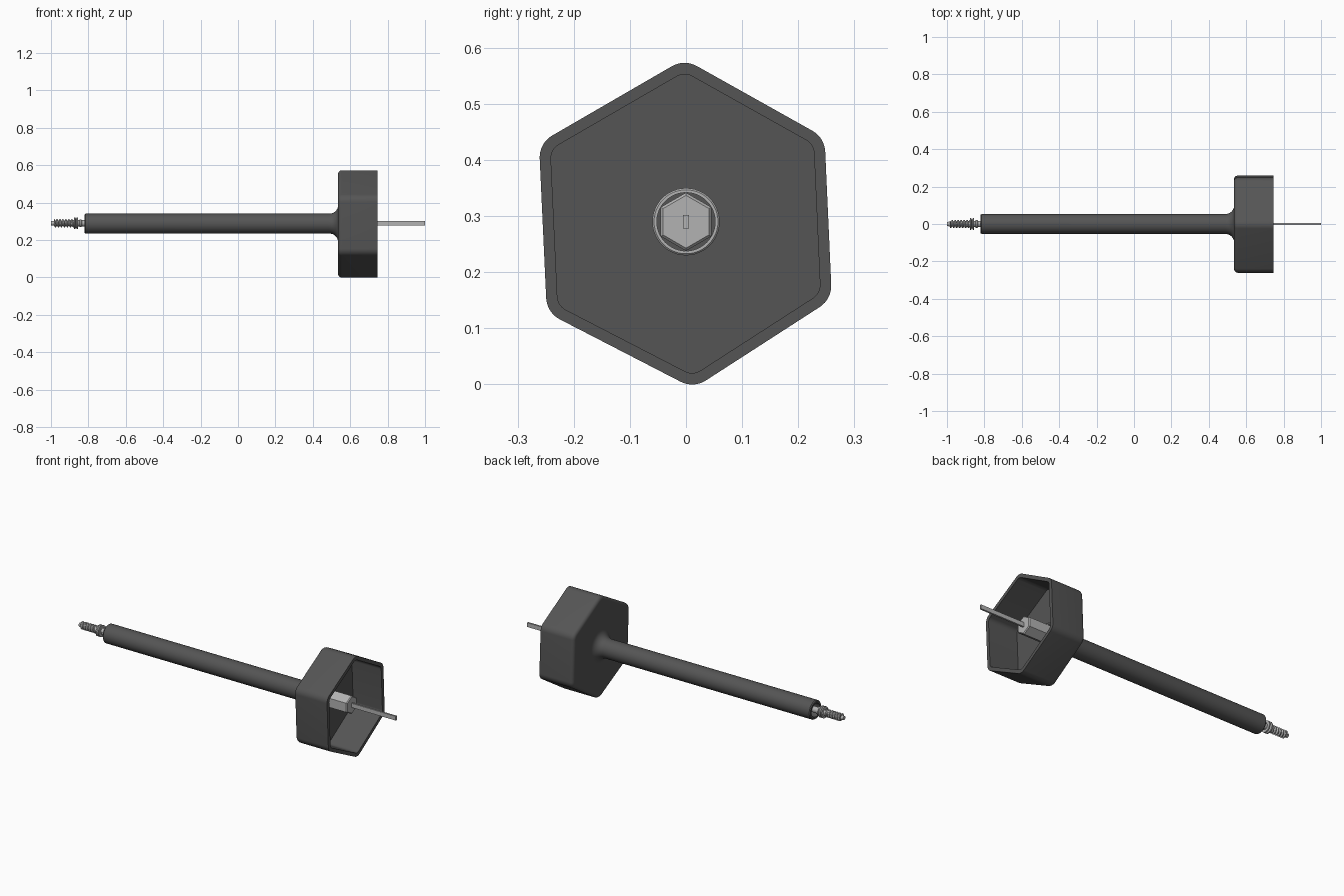
import bpy, bmesh
from math import sin, cos, pi, tau
from mathutils import Vector

if "Cube" in bpy.data.objects:
    bpy.data.objects.remove(bpy.data.objects["Cube"])

AXIS_Z = 0.29


def material(name, v):
    m = bpy.data.materials.new(name)
    m.diffuse_color = (v, v, v, 1)
    m.use_nodes = True
    m.node_tree.nodes["Principled BSDF"].inputs["Base Color"].default_value = m.diffuse_color
    return m


RUBBER = material("dark_rubber", 0.09)
METAL = material("metal", 0.45)


def finish(name, loops, mat, caps=True):
    """Bridge successive closed loops of points into one smooth-shaded object."""
    bm = bmesh.new()
    rings = [[bm.verts.new(p) for p in loop] for loop in loops]
    for a, b in zip(rings, rings[1:]):
        n = len(a)
        for i in range(n):
            j = (i + 1) % n
            bm.faces.new((a[i], a[j], b[j], b[i]))
    if caps:
        bm.faces.new(rings[0][::-1])
        bm.faces.new(rings[-1])
    bmesh.ops.recalc_face_normals(bm, faces=bm.faces)
    mesh = bpy.data.meshes.new(name)
    bm.to_mesh(mesh)
    bm.free()
    ob = bpy.data.objects.new(name, mesh)
    bpy.context.collection.objects.link(ob)
    mesh.materials.append(mat)
    bpy.ops.object.select_all(action='DESELECT')
    ob.select_set(True)
    bpy.context.view_layer.objects.active = ob
    bpy.ops.object.shade_smooth_by_angle(angle=pi / 6)
    return ob


def ring(x, r, n, cz=AXIS_Z):
    return [(x, r * sin(tau * i / n), cz + r * cos(tau * i / n)) for i in range(n)]


def lathe(name, profile, mat, n=48, cz=AXIS_Z, caps=True):
    return finish(name, [ring(x, r, n, cz) for x, r in profile], mat, caps)


# Cup cross-section: slightly irregular hexagon (y, z), inset and filleted
HEX = [Vector(p) for p in ((-0.003, 0.580), (0.247, 0.440), (0.260, 0.152),
                           (0.0135, -0.007), (-0.248, 0.128), (-0.262, 0.430))]


def hex_loop(x, inset, radius, steps=8):
    pts = []
    for i, p in enumerate(HEX):
        u = (HEX[i - 1] - p).normalized()
        v = (HEX[(i + 1) % 6] - p).normalized()
        bis = (u + v).normalized()
        half = u.angle(v) / 2
        corner = p + bis * inset / sin(half)
        centre = corner + bis * radius / sin(half)
        side = Vector((-bis.y, bis.x))
        if side.dot(v) > 0:
            side = -side
        sweep = pi / 2 - half
        for k in range(steps + 1):
            a = sweep * (1 - 2 * k / steps)
            q = centre + radius * (side * sin(a) - bis * cos(a))
            pts.append((x, q.x, q.y))
    return pts


# Hexagonal cup: rounded back edge, thin wall, open towards +x
edge = 0.02
back = [(0.535 + edge * (1 - cos(t * pi / 10)), edge * (1 - sin(t * pi / 10)))
        for t in range(6)]
loops = [hex_loop(x, d, 0.045 - d) for x, d in back]
loops += [hex_loop(0.745, 0, 0.045), hex_loop(0.745, 0.02, 0.028),
          hex_loop(0.56, 0.02, 0.028)]
finish("hex_cup", loops, RUBBER)

# Long handle: recessed end, flared where it meets the cup
R = 0.053
flare = [(0.488 + 0.047 * sin(t * pi / 16), R + 0.045 * (1 - cos(t * pi / 16)))
         for t in range(9)]
lathe("handle", [(-0.75, 0.038), (-0.82, 0.038), (-0.82, 0.049), (-0.815, R)]
      + flare + [(0.545, 0.098)], RUBBER, cz=0.288)

# Collar on the cup floor
lathe("collar", [(0.55, 0.052), (0.55, 0.06), (0.572, 0.06), (0.575, 0.057),
                 (0.575, 0.052), (0.55, 0.052)], METAL, caps=False)

# Hexagonal stud and flat blade
lathe("hex_stud", [(0.55, 0.052), (0.715, 0.052), (0.72, 0.047)], METAL, n=6)
finish("blade", [[(x, y, AXIS_Z + z) for y, z in
                  ((-0.005, -0.012), (0.005, -0.012), (0.005, 0.012), (-0.005, 0.012))]
                 for x in (0.70, 1.0)], METAL)

# Inner rod with double-flanged collar at the far end
lathe("inner_rod", [(-0.74, 0.017), (-0.835, 0.017), (-0.838, 0.021), (-0.846, 0.021),
                    (-0.849, 0.017), (-0.90, 0.017)], METAL, n=24)
lathe("flange_nut", [(-0.855, 0.018), (-0.855, 0.032), (-0.861, 0.032), (-0.866, 0.022),
                     (-0.871, 0.032), (-0.878, 0.032), (-0.878, 0.018)], METAL, n=24)

# Screw thread: helical ridge from a phase-shifted radius, with a plain tip
PITCH, N = 0.016, 24
thread = [ring(-1.0, 0.011, N), ring(-0.985, 0.013, N)]
steps = 56
for s in range(steps + 1):
    x = -0.985 + 0.107 * s / steps
    loop = []
    for i in range(N):
        phase = (x / PITCH + i / N) % 1
        r = 0.014 + 0.008 * min(1, max(0, 2.2 * (1 - abs(2 * phase - 1)) - 0.5))
        a = tau * i / N
        loop.append((x, r * sin(a), AXIS_Z + r * cos(a)))
    thread.append(loop)
finish("screw_thread", thread, METAL)
